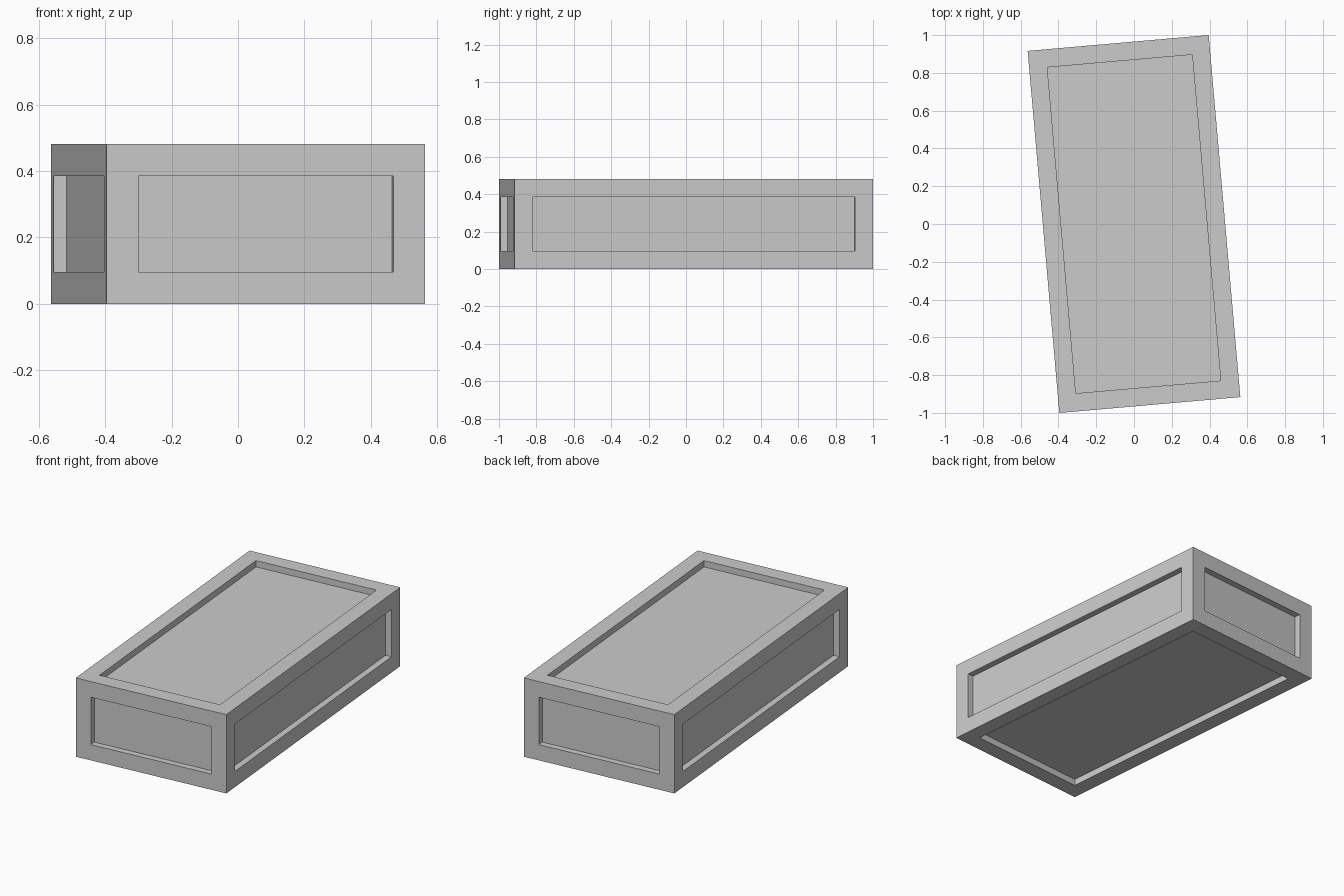
import bpy
import bmesh
from math import radians
from mathutils import Matrix

if "Cube" in bpy.data.objects:
    bpy.data.objects.remove(bpy.data.objects["Cube"], do_unlink=True)

WIDTH, LENGTH, HEIGHT = 0.962, 1.924, 0.481
BORDER = 0.096
DEPTH = 0.0385
TURN = radians(5)

# Plain grey finish
grey = bpy.data.materials.new("plain grey")
grey.use_nodes = True
colour = (0.6, 0.6, 0.6, 1)
grey.diffuse_color = colour
grey.node_tree.nodes["Principled BSDF"].inputs["Base Color"].default_value = colour

# Box with a sunken rectangular panel on each of its six sides
bm = bmesh.new()
bmesh.ops.create_cube(bm, size=1)
bmesh.ops.scale(bm, vec=(WIDTH, LENGTH, HEIGHT), verts=bm.verts)
panels = list(bm.faces)
bmesh.ops.inset_individual(bm, faces=panels, thickness=BORDER, use_even_offset=True)

# Push each panel straight in, leaving upright walls around it
for panel in panels:
    inward = -panel.normal.copy()
    pushed = bmesh.ops.extrude_discrete_faces(bm, faces=[panel])["faces"][0]
    bmesh.ops.translate(bm, vec=inward * DEPTH, verts=pushed.verts)

# Stand on the ground, turned slightly
bmesh.ops.transform(
    bm,
    matrix=Matrix.Translation((0, 0, HEIGHT / 2)) @ Matrix.Rotation(TURN, 4, "Z"),
    verts=bm.verts,
)
bmesh.ops.recalc_face_normals(bm, faces=bm.faces)

mesh = bpy.data.meshes.new("panelled_box")
bm.to_mesh(mesh)
bm.free()
mesh.materials.append(grey)
box = bpy.data.objects.new("panelled_box", mesh)
bpy.context.collection.objects.link(box)
